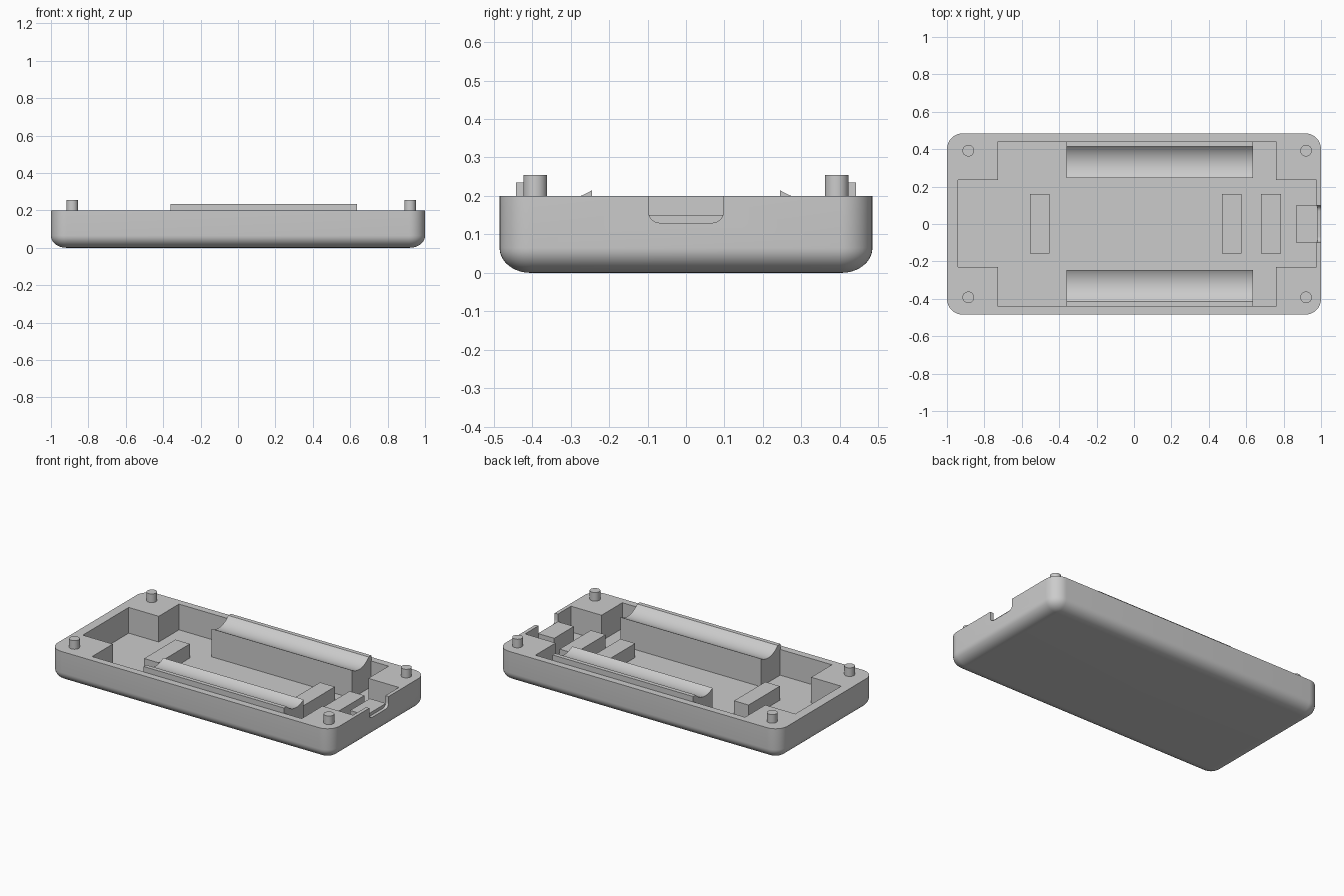
import bpy, bmesh, math

if "Cube" in bpy.data.objects:
    bpy.data.objects.remove(bpy.data.objects["Cube"])

gray = bpy.data.materials.new("light gray plastic")
gray.diffuse_color = (0.6, 0.6, 0.6, 1)
gray.use_nodes = True
gray.node_tree.nodes["Principled BSDF"].inputs["Base Color"].default_value = gray.diffuse_color
FLOOR = 0.035


def make(name, bm):
    bmesh.ops.recalc_face_normals(bm, faces=bm.faces[:])
    me = bpy.data.meshes.new(name)
    bm.to_mesh(me)
    bm.free()
    me.materials.append(gray)
    ob = bpy.data.objects.new(name, me)
    bpy.context.collection.objects.link(ob)
    return ob


def loft(name, rings):
    """Skin a stack of equal point loops and cap both ends."""
    bm = bmesh.new()
    loops = [[bm.verts.new(p) for p in r] for r in rings]
    n = len(loops[0])
    for a, b in zip(loops, loops[1:]):
        for i in range(n):
            j = (i + 1) % n
            bm.faces.new((a[i], a[j], b[j], b[i]))
    bm.faces.new(loops[0][::-1])
    bm.faces.new(loops[-1])
    return make(name, bm)


def prism_z(name, pts, z0, z1):
    return loft(name, [[(x, y, z) for x, y in pts] for z in (z0, z1)])


def prism_x(name, pts, x0, x1):
    return loft(name, [[(x, y, z) for y, z in pts] for x in (x0, x1)])


def box(name, x0, x1, y0, y1, z0, z1):
    return prism_z(name, [(x0, y0), (x1, y0), (x1, y1), (x0, y1)], z0, z1)


def rounded_ring(hx, hy, r, z, seg=10):
    pts = []
    for k, (sx, sy) in enumerate(((1, 1), (-1, 1), (-1, -1), (1, -1))):
        for i in range(seg + 1):
            a = math.pi / 2 * (k + i / seg)
            pts.append((sx * (hx - r) + r * math.cos(a),
                        sy * (hy - r) + r * math.sin(a), z))
    return pts


# case shell: rounded plan with a rounded lower edge
rings = []
for i in range(11):
    t = math.pi / 2 * i / 10
    inset = 0.08 * (1 - math.sin(t))
    rings.append(rounded_ring(1 - inset, 0.485 - inset, 0.085 - inset,
                              0.065 * (1 - math.cos(t))))
rings.append(rounded_ring(1, 0.485, 0.085, 0.2))
case = loft("case_shell", rings)

# cross-shaped pocket and port notch, cut out of the shell
pocket = prism_z("pocket_cutter", [
    (-0.94, -0.23), (-0.727, -0.23), (-0.727, -0.44), (0.76, -0.44),
    (0.76, -0.23), (0.977, -0.23), (0.977, 0.235), (0.76, 0.235),
    (0.76, 0.44), (-0.727, 0.44), (-0.727, 0.235), (-0.94, 0.235)], FLOOR, 0.4)
notch_pts = [(0.098, 0.3), (-0.098, 0.3)]
for cy, start in ((-0.068, math.pi), (0.068, 1.5 * math.pi)):
    for i in range(7):
        a = start + math.pi / 2 * i / 6
        notch_pts.append((cy + 0.03 * math.cos(a), 0.16 + 0.03 * math.sin(a)))
notch = prism_x("port_cutter", notch_pts, 0.9, 1.1)

for cutter in (pocket, notch):
    mod = case.modifiers.new("cut", 'BOOLEAN')
    mod.operation = 'DIFFERENCE'
    mod.solver = 'EXACT'
    mod.object = cutter
    cutter.hide_render = True
dg = bpy.context.evaluated_depsgraph_get()
cut_mesh = bpy.data.meshes.new_from_object(case.evaluated_get(dg))
case.modifiers.clear()
case.data = cut_mesh
for cutter in (pocket, notch):
    bpy.data.objects.remove(cutter)

# cell cradles: long blocks with a concave top
R, CY, CZ = 0.13, 0.3186, 0.322
a0 = math.atan2(0.215 - CZ, 0.245 - CY)
a1 = math.atan2(0.235 - CZ, 0.415 - CY)
arc = [(CY + R * math.cos(a0 + (a1 - a0) * i / 16),
        CZ + R * math.sin(a0 + (a1 - a0) * i / 16)) for i in range(17)]
profile = [(0.245, FLOOR - 0.005)] + arc + [(0.442, 0.235), (0.442, FLOOR - 0.005)]
for side, s in (("back", 1), ("front", -1)):
    prism_x(side + "_cradle", [(s * y, z) for y, z in profile], -0.36, 0.637)

# support blocks on the floor and the port ledge
for i, (x0, x1) in enumerate(((-0.556, -0.453), (0.47, 0.575), (0.68, 0.785))):
    box(f"support_block_{i + 1}", x0, x1, -0.157, 0.16, FLOOR - 0.005, 0.125)
box("port_ledge", 0.865, 0.98, -0.1, 0.1, FLOOR - 0.005, 0.15)

# locating pegs at the corners
for x in (-0.886, 0.92):
    for y in (-0.392, 0.392):
        circle = [(x + 0.031 * math.cos(k * math.pi / 16),
                   y + 0.031 * math.sin(k * math.pi / 16)) for k in range(32)]
        prism_z("corner_peg", circle, 0.19, 0.255)

# smooth curved areas, keep hard edges
for ob in bpy.context.collection.objects:
    ob.select_set(True)
bpy.context.view_layer.objects.active = case
bpy.ops.object.shade_smooth_by_angle(angle=math.radians(30))
